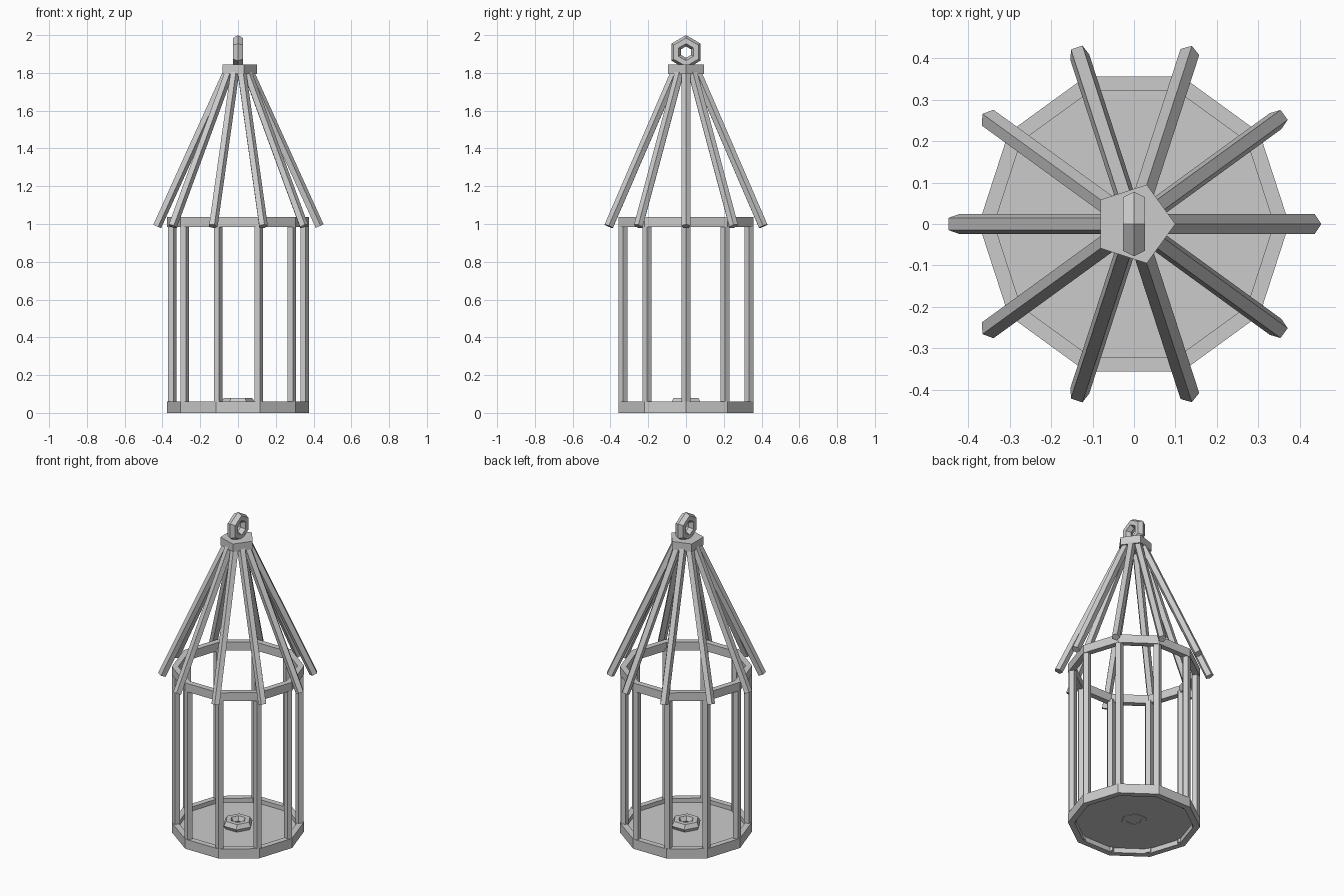
import bpy, bmesh
from math import cos, sin, tau, pi
from mathutils import Vector

if "Cube" in bpy.data.objects:
    bpy.data.objects.remove(bpy.data.objects["Cube"])

SIDES = 10


def prism(name, sides, radius, a, b):
    """Straight low-poly rod or plate running from point a to point b."""
    a, b = Vector(a), Vector(b)
    axis = b - a
    bpy.ops.mesh.primitive_cylinder_add(vertices=sides, radius=radius, depth=axis.length)
    ob = bpy.context.object
    ob.name = name
    # put one corner on +x before tilting
    for v in ob.data.vertices:
        x, y = v.co.x, v.co.y
        v.co.x, v.co.y = y, -x
    ob.location = (a + b) / 2
    if axis.xy.length > 1e-6:
        ob.rotation_euler = Vector((0, 0, 1)).rotation_difference(axis).to_euler()
    return ob


def frame_ring(name, outer, inner, z0, z1):
    """Ten-sided hoop with a rectangular section."""
    bm = bmesh.new()
    section = [(inner, z0), (outer, z0), (outer, z1), (inner, z1)]
    loops = []
    for i in range(SIDES):
        t = tau * i / SIDES
        loops.append([bm.verts.new((r * cos(t), r * sin(t), z)) for r, z in section])
    for i in range(SIDES):
        p, q = loops[i], loops[(i + 1) % SIDES]
        for k in range(4):
            m = (k + 1) % 4
            bm.faces.new((p[k], q[k], q[m], p[m]))
    bmesh.ops.recalc_face_normals(bm, faces=bm.faces)
    me = bpy.data.meshes.new(name)
    bm.to_mesh(me)
    bm.free()
    ob = bpy.data.objects.new(name, me)
    bpy.context.collection.objects.link(ob)
    return ob


def hex_ring(name, location, rotation=(0, 0, 0)):
    bpy.ops.mesh.primitive_torus_add(major_segments=6, minor_segments=6,
                                     major_radius=0.06, minor_radius=0.03,
                                     location=location, rotation=rotation)
    bpy.context.object.name = name


# base hoop, recessed floor and upper hoop
frame_ring("base_hoop", 0.375, 0.338, 0.0, 0.06)
prism("floor", SIDES, 0.345, (0, 0, 0.03), (0, 0, 0.034))
frame_ring("upper_hoop", 0.375, 0.338, 0.985, 1.037)

# upright bars and sloping roof bars
for i in range(SIDES):
    t = tau * i / SIDES
    c, s = cos(t), sin(t)
    prism(f"upright_bar_{i}", 5, 0.025, (0.35 * c, 0.35 * s, 0.005), (0.35 * c, 0.35 * s, 1.0))
    prism(f"roof_bar_{i}", 5, 0.025, (0.43 * c, 0.43 * s, 0.988), (0.05 * c, 0.05 * s, 1.825))

# cap, hanging eye and candle holder
prism("roof_cap", 5, 0.1, (0, 0, 1.795), (0, 0, 1.845))
hex_ring("hanging_eye", (0, 0, 1.91), (0, pi / 2, 0))
hex_ring("candle_holder", (0, 0, 0.054))
